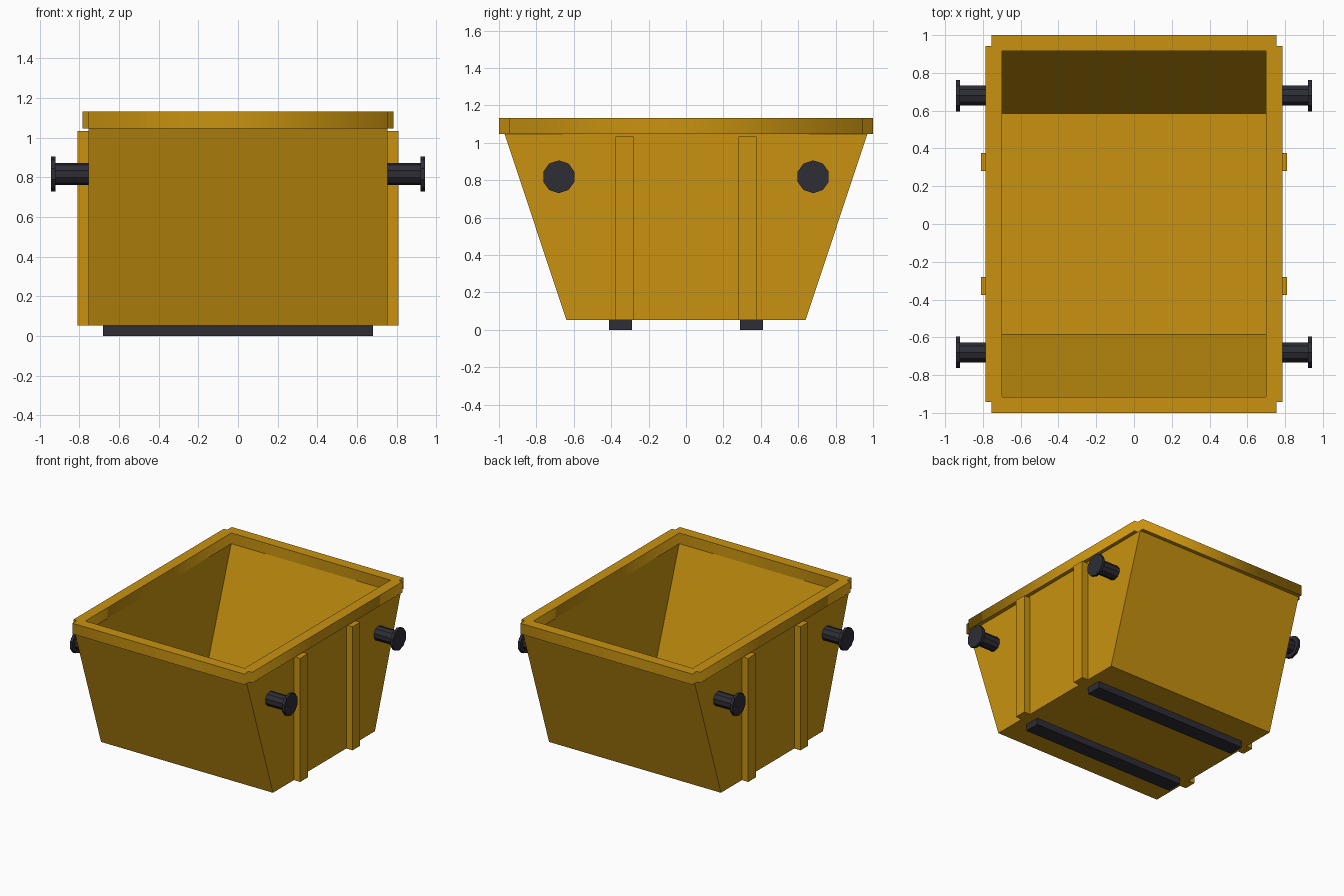
import bpy, bmesh
from math import radians
from mathutils import Matrix

cube = bpy.data.objects.get("Cube")
if cube:
    bpy.data.objects.remove(cube, do_unlink=True)


def material(name, rgb):
    m = bpy.data.materials.new(name)
    m.use_nodes = True
    m.diffuse_color = (*rgb, 1)
    m.node_tree.nodes["Principled BSDF"].inputs["Base Color"].default_value = (*rgb, 1)
    return m


YELLOW = material("yellow_paint", (0.58, 0.29, 0.005))
DARK = material("dark_steel", (0.026, 0.026, 0.036))

HALF_X, WALL = 0.755, 0.055
BASE_Z, RIM_Z, TOP_Z = 0.053, 1.048, 1.133
BASE_Y, TOP_Y = 0.64, 0.97


def finish(name, bm, mat):
    bmesh.ops.recalc_face_normals(bm, faces=bm.faces)
    mesh = bpy.data.meshes.new(name)
    bm.to_mesh(mesh)
    bm.free()
    mesh.materials.append(mat)
    obj = bpy.data.objects.new(name, mesh)
    bpy.context.collection.objects.link(obj)
    return obj


def box(name, low, high, mat):
    bm = bmesh.new()
    bmesh.ops.create_cube(bm, size=1)
    for v in bm.verts:
        v.co = [b if c > 0 else a for c, a, b in zip(v.co, low, high)]
    return finish(name, bm, mat)


def add_cylinder(bm, radius, x0, x1, y, z):
    # Ten-sided cylinder along x with corners pointing fore and aft
    place = Matrix.Translation(((x0 + x1) / 2, y, z)) @ Matrix.Rotation(radians(90), 4, "Y")
    # quarter turn puts the first corner on the y axis
    place = place @ Matrix.Rotation(radians(90), 4, "Z")
    bmesh.ops.create_cone(bm, cap_ends=True, segments=10, radius1=radius,
                          radius2=radius, depth=abs(x1 - x0), matrix=place)


# Hollow body with sloping ends: outside base, outside top, inside top, inside floor
bm = bmesh.new()
rings = []
for hx, hy, z in ((HALF_X, BASE_Y, BASE_Z), (HALF_X, TOP_Y, RIM_Z),
                  (HALF_X - WALL, TOP_Y - WALL, RIM_Z),
                  (HALF_X - WALL, BASE_Y - WALL, BASE_Z + WALL)):
    rings.append([bm.verts.new((sx * hx, sy * hy, z))
                  for sx, sy in ((-1, -1), (1, -1), (1, 1), (-1, 1))])
for a, b in zip(rings, rings[1:]):
    for i in range(4):
        j = (i + 1) % 4
        bm.faces.new((a[i], a[j], b[j], b[i]))
bm.faces.new(rings[0])
bm.faces.new(rings[-1])
finish("skip_body", bm, YELLOW)

# Rim with notched corners, extruded from an outline with a hole
quarter = [(HALF_X, 1.0), (HALF_X, 0.943), (0.785, 0.943)]
outline = []
for sx, sy in ((1, 1), (1, -1), (-1, -1), (-1, 1)):
    corner = quarter if sx == sy else quarter[::-1]
    outline += [(sx * x, sy * y) for x, y in corner]
opening = [(sx * (HALF_X - WALL), sy * (TOP_Y - WALL))
           for sx, sy in ((1, 1), (1, -1), (-1, -1), (-1, 1))]
curve = bpy.data.curves.new("rim", "CURVE")
curve.dimensions = "2D"
curve.fill_mode = "BOTH"
curve.extrude = (TOP_Z - RIM_Z) / 2
for points in (outline, opening):
    spline = curve.splines.new("POLY")
    spline.points.add(len(points) - 1)
    for p, (x, y) in zip(spline.points, points):
        p.co = (x, y, 0, 1)
    spline.use_cyclic_u = True
curve.materials.append(YELLOW)
rim = bpy.data.objects.new("rim", curve)
rim.location.z = (TOP_Z + RIM_Z) / 2
bpy.context.collection.objects.link(rim)
bpy.ops.object.select_all(action="DESELECT")
rim.select_set(True)
bpy.context.view_layer.objects.active = rim
bpy.ops.object.convert(target="MESH")

# Side ribs and lifting lugs, two on each side
for side, sx in (("left", 1), ("right", -1)):
    for end, sy in (("front", -1), ("back", 1)):
        xs = sorted((sx * (HALF_X - 0.01), sx * 0.81))
        ys = sorted((sy * 0.28, sy * 0.377))
        box(f"{side}_{end}_rib", (xs[0], ys[0], BASE_Z), (xs[1], ys[1], 1.034), YELLOW)

        bm = bmesh.new()
        add_cylinder(bm, 0.056, sx * (HALF_X - 0.01), sx * 0.925, sy * 0.68, 0.818)
        add_cylinder(bm, 0.0875, sx * 0.92, sx * 0.942, sy * 0.68, 0.818)
        finish(f"{side}_{end}_lifting_lug", bm, DARK)

# Skids under the floor
for end, sy in (("front", -1), ("back", 1)):
    ys = sorted((sy * 0.289, sy * 0.412))
    box(f"{end}_skid", (-0.68, ys[0], 0), (0.68, ys[1], BASE_Z), DARK)
